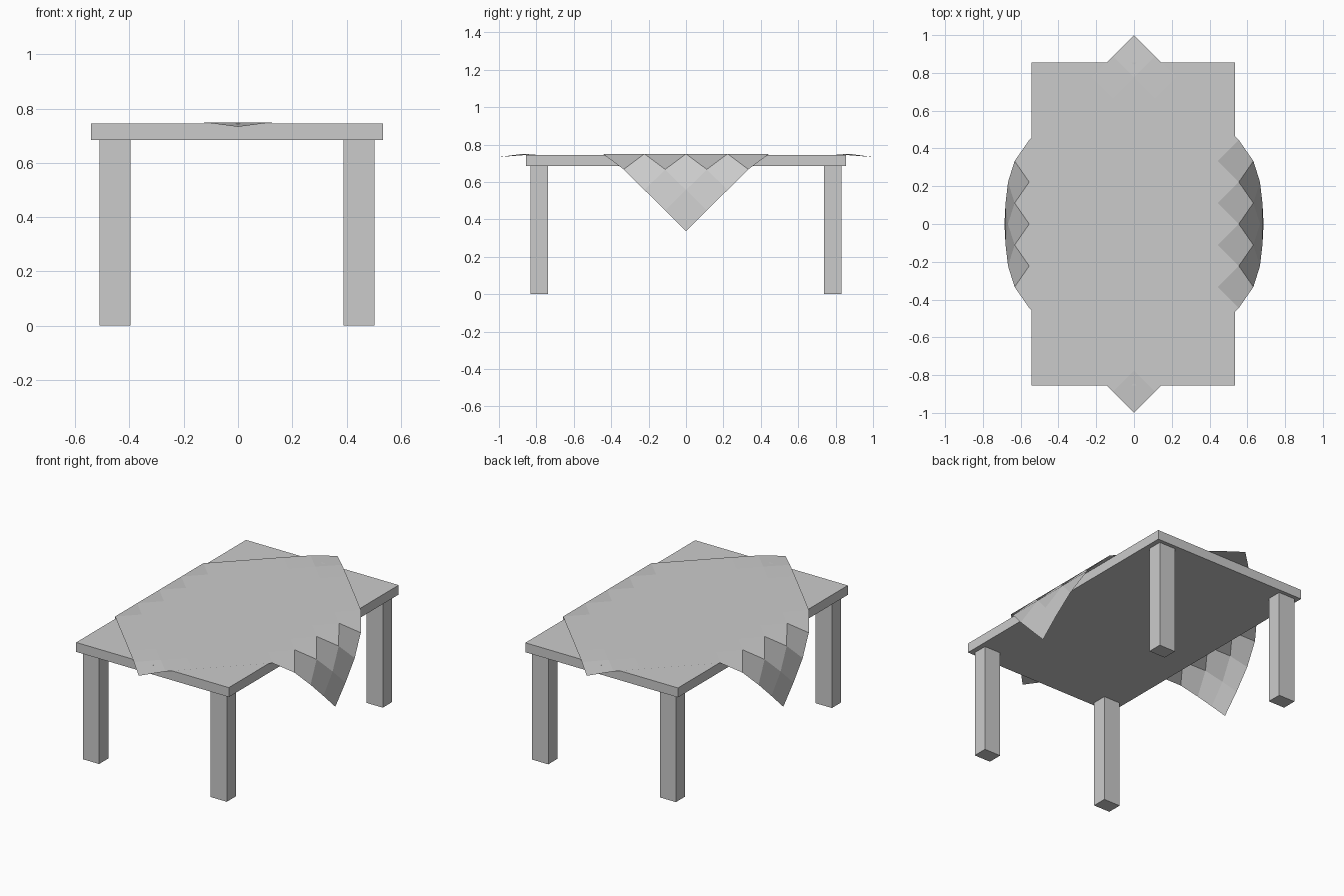
import bpy, bmesh

if "Cube" in bpy.data.objects:
    bpy.data.objects.remove(bpy.data.objects["Cube"])

CX = -0.004  # table sits a hair left of the cloth


def box(name, lo, hi):
    bm = bmesh.new()
    bmesh.ops.create_cube(bm, size=1)
    for v in bm.verts:
        v.co = [(a + b) / 2 + c * (b - a) for a, b, c in zip(lo, hi, v.co)]
    return finish(name, bm)


def finish(name, bm):
    mesh = bpy.data.meshes.new(name)
    bm.to_mesh(mesh)
    bm.free()
    obj = bpy.data.objects.new(name, mesh)
    bpy.context.collection.objects.link(obj)
    return obj


# Table top
box("table_top", (CX - 0.538, -0.855, 0.685), (CX + 0.538, 0.855, 0.745))

# Four legs
for sx, side in ((-1, "left"), (1, "right")):
    for sy, end in ((-1, "front"), (1, "back")):
        x, y = CX + sx * 0.45, sy * 0.785
        box(f"{end}_{side}_leg", (x - 0.057, y - 0.046, 0),
            (x + 0.057, y + 0.046, 0.685))

# Tablecloth: a 9 x 9 square sheet turned 45 degrees, corners draped
N = 9
STEP = 1 / N
CLOTH_Z = 0.75
# column away from the centre -> (x, z) of the hanging side corners
DRAPE = {5: (0.555, 0.75), 6: (0.632, 0.667), 7: (0.667, 0.557),
         8: (0.680, 0.447), 9: (0.686, 0.337)}


def cloth_point(i, j):
    col, row = i - j, i + j - N
    x, z = DRAPE.get(abs(col), (abs(col) * STEP, CLOTH_Z))
    if abs(row) == N:
        z = 0.733
    elif abs(row) == N - 1:
        z = 0.748
    return (x if col > 0 else -x, row * STEP, z)


bm = bmesh.new()
grid = [[bm.verts.new(cloth_point(i, j)) for j in range(N + 1)]
        for i in range(N + 1)]
for i in range(N):
    for j in range(N):
        bm.faces.new((grid[i][j], grid[i + 1][j],
                      grid[i + 1][j + 1], grid[i][j + 1]))
finish("tablecloth", bm)
